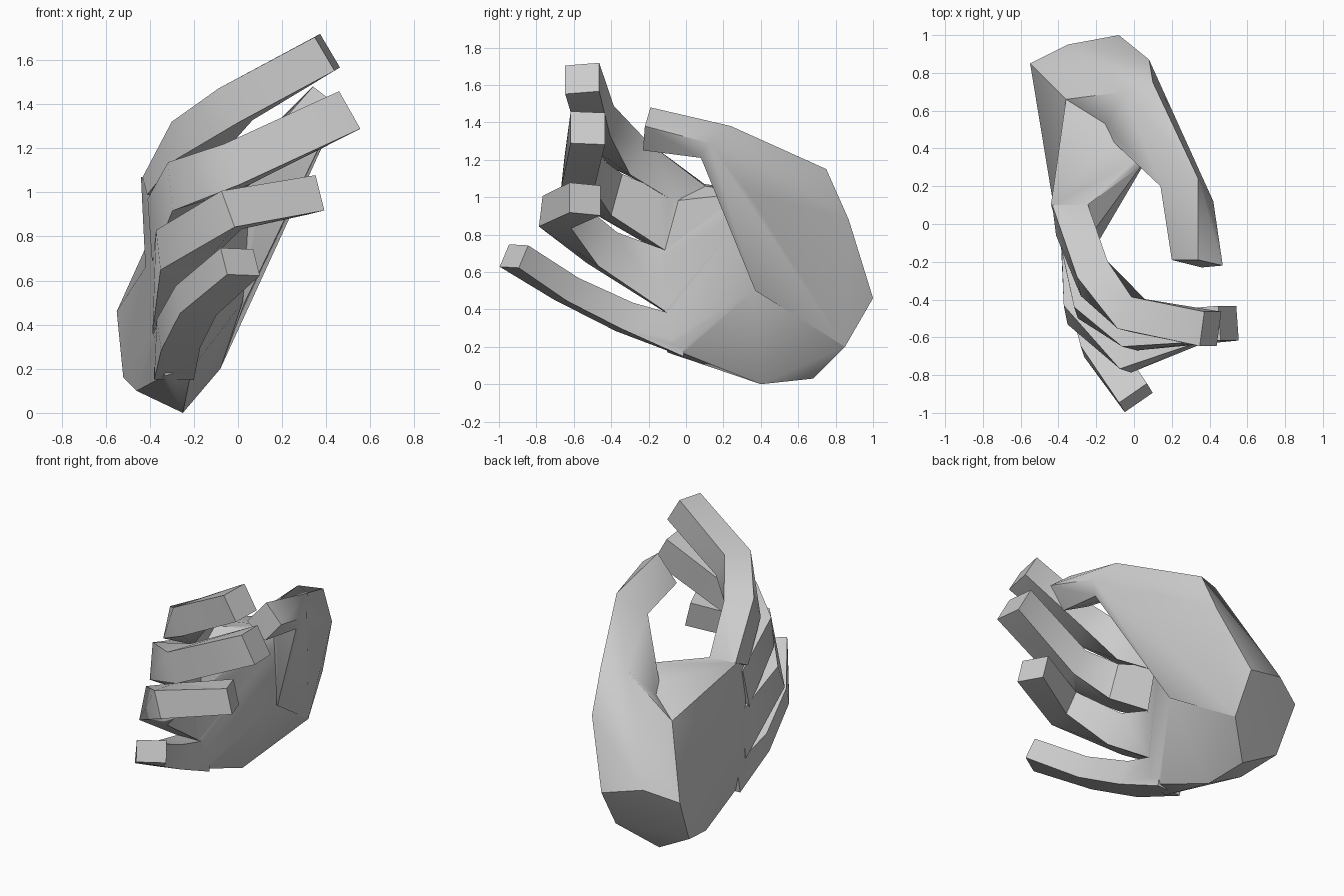
import bpy, bmesh, math
from mathutils import Vector

if "Cube" in bpy.data.objects:
    bpy.data.objects.remove(bpy.data.objects["Cube"])

parts = []


def finish(name, bm):
    bmesh.ops.recalc_face_normals(bm, faces=bm.faces[:])
    me = bpy.data.meshes.new(name)
    bm.to_mesh(me)
    bm.free()
    ob = bpy.data.objects.new(name, me)
    bpy.context.collection.objects.link(ob)
    parts.append(ob)
    return ob


def hull(name, pts):
    """Faceted solid wrapped around a few landmark points."""
    bm = bmesh.new()
    for p in pts:
        bm.verts.new(p)
    bmesh.ops.convex_hull(bm, input=bm.verts[:])
    loose = [v for v in bm.verts if not v.link_faces]
    bmesh.ops.delete(bm, geom=loose, context='VERTS')
    return finish(name, bm)


def finger(name, joints, half_t):
    """Square tube through joints given as (centre, half-width vector)."""
    pts = [Vector(c) for c, w in joints]
    bm = bmesh.new()
    rings = []
    for i, p in enumerate(pts):
        a = (p - pts[i - 1]).normalized() if i else Vector()
        b = (pts[i + 1] - p).normalized() if i < len(pts) - 1 else Vector()
        side = Vector(joints[i][1])
        up = (a + b).cross(side).normalized() * half_t
        rings.append([bm.verts.new(p + side * s + up * u)
                      for s, u in ((1, 1), (1, -1), (-1, -1), (-1, 1))])
    for r, q in zip(rings, rings[1:]):
        for k in range(4):
            n = (k + 1) % 4
            bm.faces.new((r[k], r[n], q[n], q[k]))
    bm.faces.new(rings[0])
    bm.faces.new(rings[-1])
    return finish(name, bm)


# Flat six-sided wrist cut and shared landmarks
wrist = [(-.55, .85, .46), (-.35, .95, .53), (-.08, 1.0, .46),
         (-.08, .85, .20), (-.28, .68, .03), (-.52, .71, .16)]
web = (.09, .38, 1.03)
hollow = (-.36, .66, .88)
thumb_root = (-.05, .70, 1.15)
ridge = (.02, .36, .50)
back_knuckle = (-.42, .06, .66)
palm_side = [(-.21, -.13, .70), (-.21, -.10, .38)]

# Palm: lower half from wrist to little finger, upper half below the web
hand = hull("hand", wrist + palm_side + [
    hollow, web, ridge, back_knuckle, (-.25, .40, .0), (-.46, .45, .10),
    (-.38, -.08, .35), (-.33, -.10, .17), (-.21, -.10, .20)])
hull("upper_palm", palm_side + [
    hollow, web, ridge, back_knuckle, (-.38, -.08, .35),
    (-.44, .10, 1.07), (-.25, .10, 1.06), (-.23, -.06, .98), (-.38, -.08, .98)])
hull("thumb_web", [wrist[0], thumb_root, hollow, web, (-.2, .5, .6)])

# Thumb mound and thumb
thumb_joint = [(.34, .24, 1.38), (.42, .12, 1.29), (.37, .08, 1.21), (.14, .20, 1.28)]
hull("thumb_mound", wrist[:4] + thumb_joint + [
    (.08, .87, .88), (.10, .75, 1.15), thumb_root, web,
    (.29, .33, 1.03), (.03, .37, .50)])
hull("thumb", thumb_joint + [(.3, .3, 1.25),
    (.34, -.19, 1.48), (.47, -.22, 1.38), (.36, -.23, 1.25), (.20, -.19, 1.32)])

# Fingers, curling from the knuckles towards +x
finger("index_finger", [
    ((-.335, .04, 1.01), (-.01, .08, .04)), ((-.21, -.29, 1.22), (-.01, .05, .085)),
    ((-.01, -.48, 1.40), (-.04, .01, .08)), ((.405, -.555, 1.635), (-.045, 0, .076))], .092)
finger("middle_finger", [
    ((-.31, -.04, .83), (-.01, .05, .14)), ((-.23, -.42, 1.02), (-.01, .03, .11)),
    ((.0, -.57, 1.13), (-.04, .01, .09)), ((.50, -.525, 1.37), (-.048, 0, .085))], .092)
finger("ring_finger", [
    ((-.30, -.04, .52), (0, .03, .16)), ((-.28, -.45, .73), (-.01, .05, .09)),
    ((-.03, -.69, .92), (-.03, .01, .082)), ((.34, -.54, .99), (-.02, 0, .08))], .088)
finger("little_finger", [
    ((-.29, .0, .25), (0, .02, .10)), ((-.27, -.33, .36), (-.01, .03, .07)),
    ((-.19, -.64, .51), (-.01, .03, .062)), ((.01, -.92, .685), (-.015, .025, .06))], .09)

# Fuse everything into one skin
bpy.context.view_layer.objects.active = hand
hand.select_set(True)
for ob in parts[1:]:
    mod = hand.modifiers.new("fuse", 'BOOLEAN')
    mod.operation = 'UNION'
    mod.solver = 'EXACT'
    mod.object = ob
    bpy.ops.object.modifier_apply(modifier=mod.name)
    bpy.data.objects.remove(ob)
bpy.ops.object.shade_smooth_by_angle(angle=math.radians(45))
